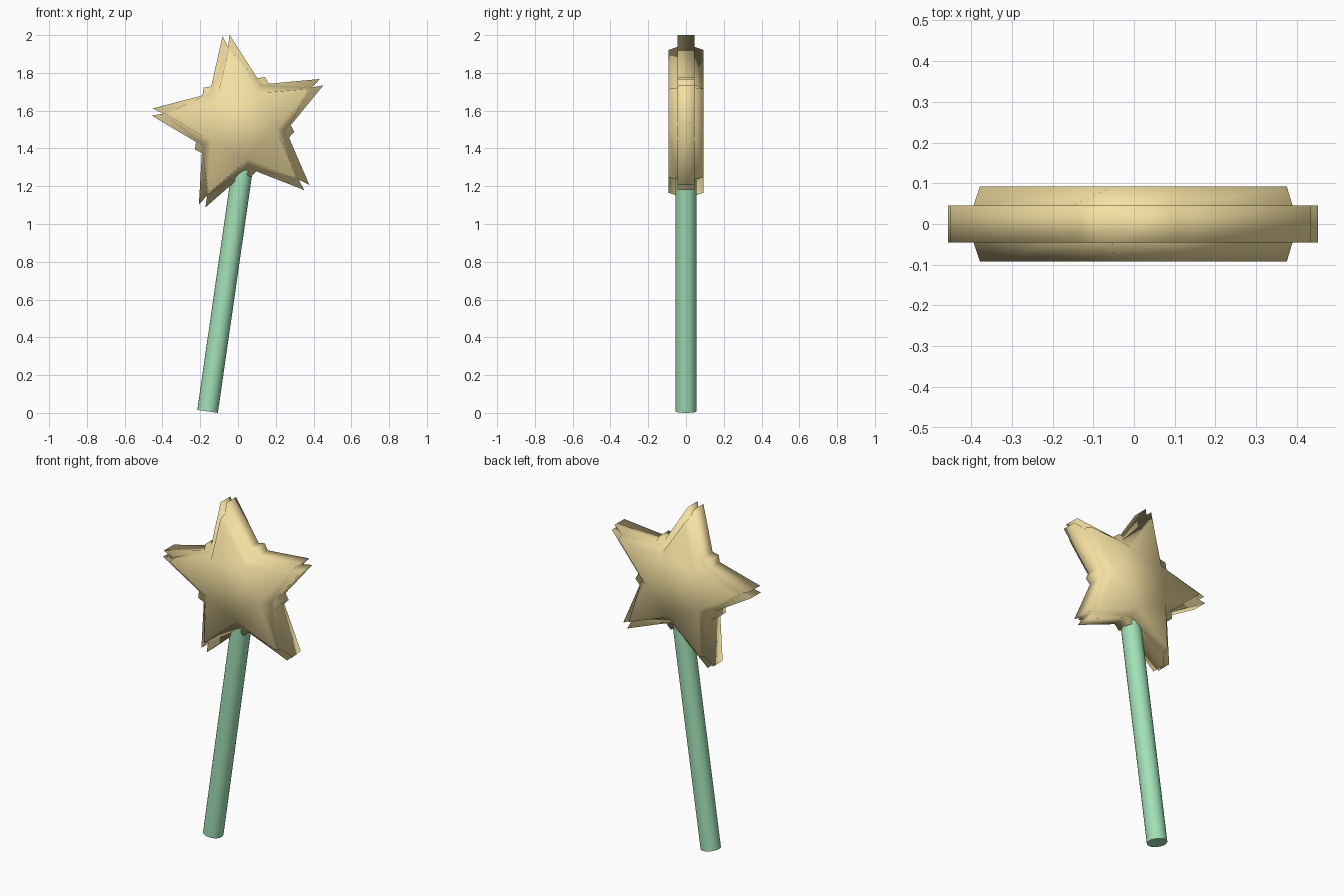
import bpy, bmesh
from math import radians, cos, sin
from mathutils import Vector

if "Cube" in bpy.data.objects:
    bpy.data.objects.remove(bpy.data.objects["Cube"])

CX, CZ, TILT = 0.02, 1.526, 100   # star centre and direction of its first tip


def material(name, rgb):
    m = bpy.data.materials.new(name)
    m.diffuse_color = (*rgb, 1)
    m.use_nodes = True
    m.node_tree.nodes["Principled BSDF"].inputs["Base Color"].default_value = m.diffuse_color
    return m


gold = material("gold", (0.90, 0.74, 0.36))
green = material("green", (0.36, 0.75, 0.47))


def outline(tip, notch):
    """Repeat (radius, sideways) points of one tip and one notch five times, clockwise."""
    pts = []
    for k in range(5):
        for offset, group in ((0, tip), (36, notch)):
            a = radians(TILT - 72 * k - offset)
            for r, t in group:
                pts.append((CX + r * cos(a) + t * sin(a), CZ + r * sin(a) - t * cos(a)))
    return pts


def loft(name, layers):
    """Join matching outlines (depth, points) into a capped solid."""
    bm = bmesh.new()
    rings = [[bm.verts.new((x, y, z)) for x, z in pts] for y, pts in layers]
    for a, b in zip(rings, rings[1:]):
        for i in range(len(a)):
            j = (i + 1) % len(a)
            bm.faces.new((a[i], a[j], b[j], b[i]))
    bm.faces.new(rings[0])
    bm.faces.new(rings[-1])
    bmesh.ops.recalc_face_normals(bm, faces=bm.faces)
    for f in bm.faces:
        f.smooth = True
    me = bpy.data.meshes.new(name)
    bm.to_mesh(me)
    bm.free()
    me.materials.append(gold)
    ob = bpy.data.objects.new(name, me)
    bpy.context.collection.objects.link(ob)


# thick bevelled star
face = outline([(0.402, 0)], [(0.186, 0)])
base = outline([(0.418, 0)], [(0.239, 0)])
loft("star_body", [(-0.092, face), (-0.045, base), (0.045, base), (0.092, face)])

# thin rim with split tips and small bumps in the notches
rim = outline([(0.479, -0.019), (0.418, 0), (0.479, 0.019)],
              [(0.257, -0.033), (0.281, 0), (0.257, 0.033)])
loft("star_rim", [(-0.045, rim), (0.045, rim)])

# leaning handle
low, high = Vector((-0.161, 0, 0.008)), Vector((0.025, 0, 1.302))
axis = high - low
bpy.ops.mesh.primitive_cylinder_add(vertices=24, radius=0.055, depth=axis.length,
                                    location=(low + high) / 2,
                                    rotation=axis.to_track_quat('Z', 'Y').to_euler())
handle = bpy.context.object
handle.name = "handle"
handle.data.materials.append(green)
bpy.ops.object.shade_smooth_by_angle(angle=radians(40))
